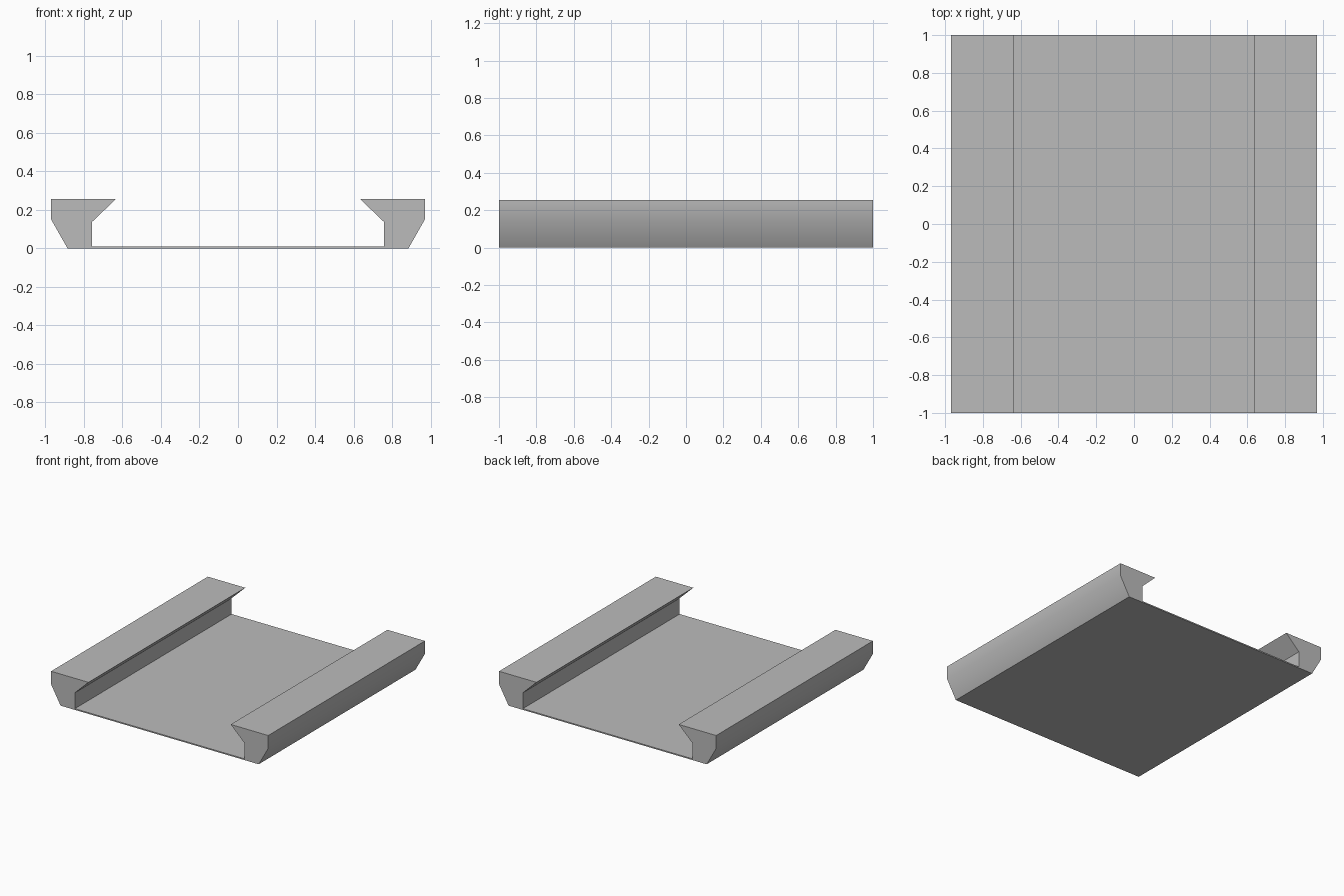
import bpy
import bmesh

if "Cube" in bpy.data.objects:
    bpy.data.objects.remove(bpy.data.objects["Cube"])

# Single grey finish
grey = bpy.data.materials.new("grey")
grey.diffuse_color = (0.50, 0.50, 0.50, 1.0)
grey.use_nodes = True
grey.node_tree.nodes["Principled BSDF"].inputs["Base Color"].default_value = grey.diffuse_color

# Right half of the cross-section (x, z): floor edge, outer side, lip, inner wall
half = [(0.885, 0.0), (0.97, 0.15), (0.97, 0.255), (0.635, 0.255),
        (0.757, 0.138), (0.757, 0.01)]
profile = half + [(-x, z) for x, z in reversed(half)]

# Channel: thin floor with an overhanging rail on each side, swept front to back
bm = bmesh.new()
face = bm.faces.new([bm.verts.new((x, -1.0, z)) for x, z in profile])
swept = bmesh.ops.extrude_face_region(bm, geom=[face])
bmesh.ops.translate(bm, vec=(0, 2.0, 0),
                    verts=[v for v in swept["geom"] if isinstance(v, bmesh.types.BMVert)])
bmesh.ops.recalc_face_normals(bm, faces=bm.faces)

mesh = bpy.data.meshes.new("rail_channel")
bm.to_mesh(mesh)
bm.free()
mesh.materials.append(grey)
channel = bpy.data.objects.new("rail_channel", mesh)
bpy.context.collection.objects.link(channel)

# Soft bend on the outer sides, crisp edges elsewhere
bpy.context.view_layer.objects.active = channel
channel.select_set(True)
bpy.ops.object.shade_smooth_by_angle(angle=0.61)
